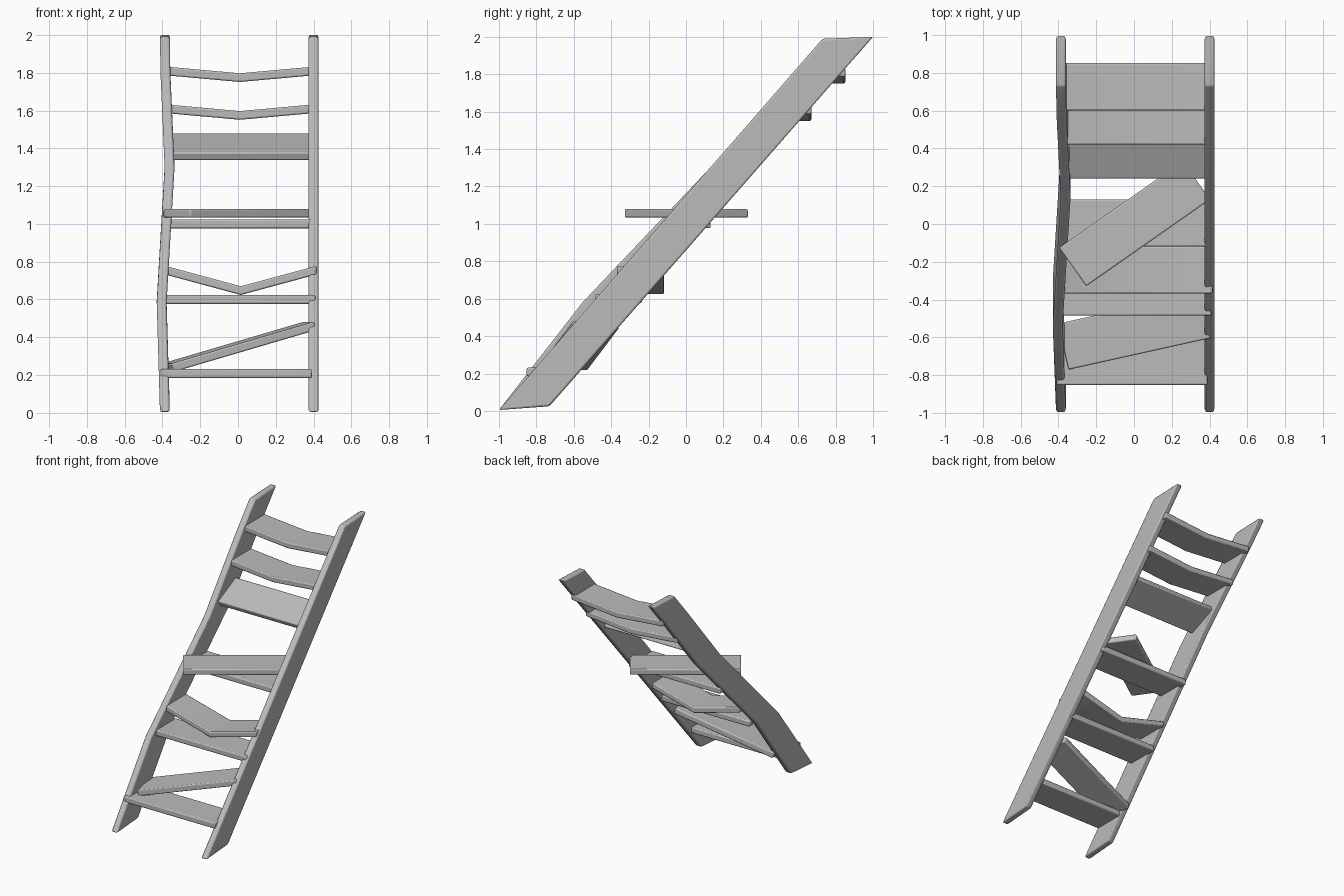
import bpy, bmesh
from math import radians
from mathutils import Vector, Matrix, Euler

cube = bpy.data.objects.get("Cube")
if cube:
    bpy.data.objects.remove(cube, do_unlink=True)

grey = bpy.data.materials.new("weathered grey")
grey.use_nodes = True
colour = (0.5, 0.5, 0.5, 1)
grey.diffuse_color = colour
grey.node_tree.nodes["Principled BSDF"].inputs["Base Color"].default_value = colour

LENGTH, WIDTH, THICK = 0.8, 0.25, 0.046


def loft(name, sections, bevel=0.008):
    """Skin a chain of four-cornered sections into a softened board."""
    bm = bmesh.new()
    rings = [[bm.verts.new(p) for p in s] for s in sections]
    for a, b in zip(rings, rings[1:]):
        for i in range(4):
            j = (i + 1) % 4
            bm.faces.new((a[i], a[j], b[j], b[i]))
    bm.faces.new(rings[0])
    bm.faces.new(rings[-1])
    bmesh.ops.recalc_face_normals(bm, faces=bm.faces)
    mesh = bpy.data.meshes.new(name)
    bm.to_mesh(mesh)
    bm.free()
    mesh.materials.append(grey)
    obj = bpy.data.objects.new(name, mesh)
    bpy.context.collection.objects.link(obj)
    mod = obj.modifiers.new("soft edges", 'BEVEL')
    mod.width = bevel
    mod.segments = 2
    mod.limit_method = 'ANGLE'
    mod.angle_limit = radians(40)
    bpy.ops.object.select_all(action='DESELECT')
    obj.select_set(True)
    bpy.context.view_layer.objects.active = obj
    bpy.ops.object.shade_smooth_by_angle(angle=radians(50))
    return obj


def rail(name, path):
    """Sloping side rail; each path point is x, z and a forward bulge."""
    sections = []
    for x, t, bulge in path:
        upper = Vector((x, -1 + 1.73 * t - bulge, 0.005 + 1.985 * t))
        lower = Vector((x, -0.73 + 1.73 * t - bulge, 0.025 + 1.975 * t))
        side = Vector((0.026, 0, 0))
        sections.append((upper - side, upper + side, lower + side, lower - side))
    return loft(name, sections, 0.01)


def plank(name, centre, rot=(0, 0, 0), sag=0):
    """Tread board, optionally cracked downward at its middle."""
    xs = (-LENGTH / 2, 0, LENGTH / 2) if sag else (-LENGTH / 2, LENGTH / 2)
    turn = Matrix.Translation(centre) @ Euler([radians(a) for a in rot]).to_matrix().to_4x4()
    w, h = WIDTH / 2, THICK / 2
    sections = []
    for x in xs:
        dz = -sag if x == 0 else 0
        corners = ((-w, -h), (w, -h), (w, h), (-w, h))
        sections.append([turn @ Vector((x, y, z + dz)) for y, z in corners])
    return loft(name, sections)


# Side rails: one straight, one warped
rail("left_rail", [(0.4, 0, 0), (0.4, 1, 0)])
rail("right_rail", [(-0.387, 0, 0), (-0.404, 0.29, 0.055), (-0.362, 0.65, 0),
                    (-0.384, 0.9, 0), (-0.387, 1, 0)])

# Treads from bottom to top
plank("bottom_tread", (-0.01, -0.727, 0.208))
plank("slanted_tread", (0.006, -0.565, 0.35), (0, -16, 12.5))
plank("third_tread", (0.01, -0.36, 0.6))
plank("broken_tread", (0.015, -0.243, 0.755), sag=0.108)
plank("fifth_tread", (0.01, 0.006, 1.0))
plank("loose_tread", (0.003, 0.002, 1.056), (0, 0, 35))
plank("tilted_tread", (0.01, 0.362, 1.408), (24.5, 0, 0))
plank("lower_sagging_tread", (0.01, 0.545, 1.61), sag=0.036)
plank("upper_sagging_tread", (0.01, 0.727, 1.81), sag=0.036)
